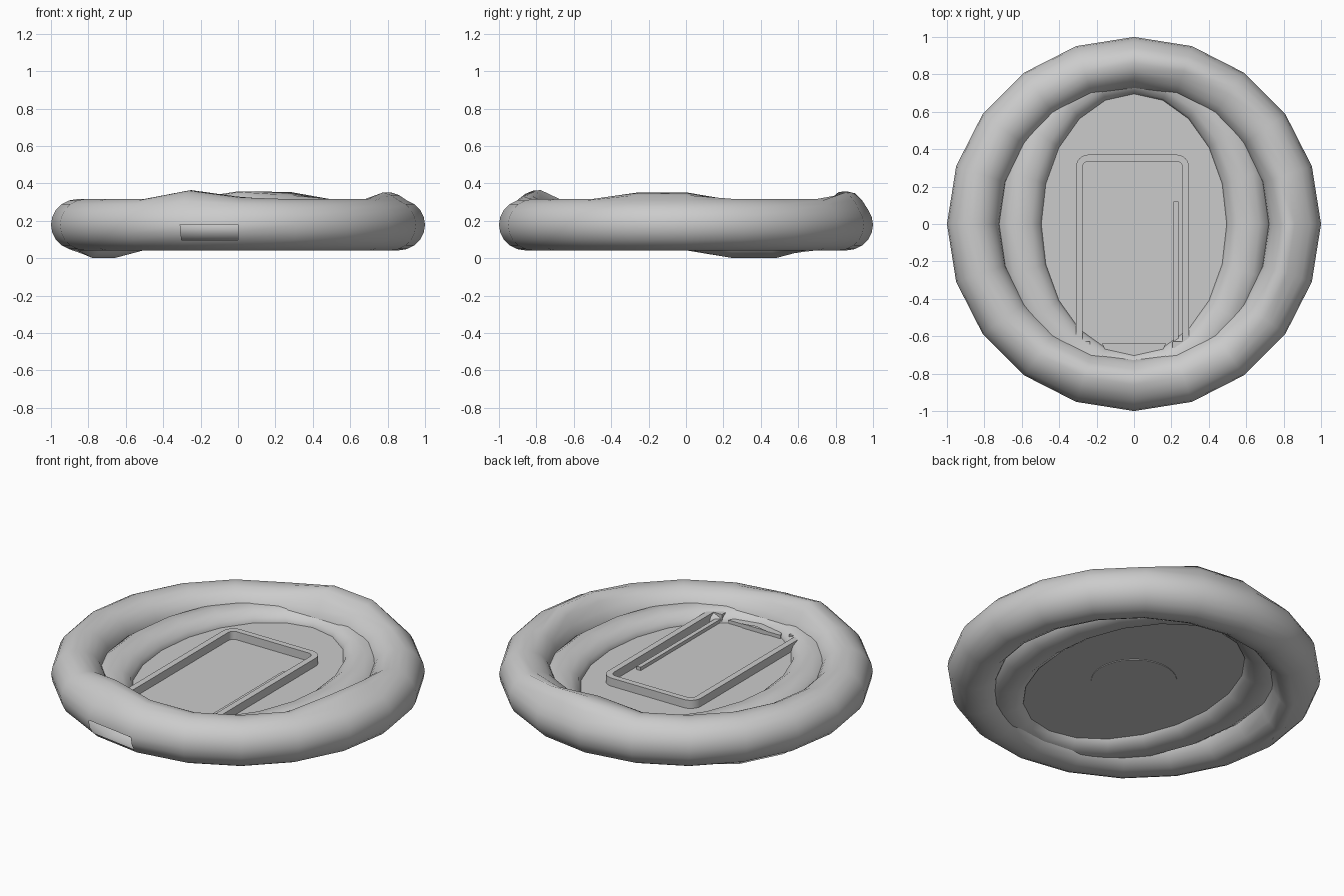
import bpy, bmesh
from math import cos, sin, pi, radians
from mathutils import Vector

if "Cube" in bpy.data.objects:
    bpy.data.objects.remove(bpy.data.objects["Cube"])


def finish(name, bm, angle=40):
    bmesh.ops.recalc_face_normals(bm, faces=bm.faces)
    me = bpy.data.meshes.new(name)
    bm.to_mesh(me)
    bm.free()
    ob = bpy.data.objects.new(name, me)
    bpy.context.collection.objects.link(ob)
    bpy.ops.object.select_all(action='DESELECT')
    ob.select_set(True)
    bpy.context.view_layer.objects.active = ob
    bpy.ops.object.shade_smooth_by_angle(angle=radians(angle))
    return ob


def ring(name, rx, ry, tube, tube_z, z, n, m, cy=0, lumps={}, holes=()):
    """Closed roll; lumps lifts points (per section, on a 10-step circle),
    holes leaves faces out."""
    bm = bmesh.new()
    vs = []
    for k in range(n):
        a = 2 * pi * k / n
        row = []
        for j in range(m):
            t = 2 * pi * j / m
            s = j * 10 / m
            lift = sum(h * max(0, 1 - abs(s - c))
                       for (kk, c), h in lumps.items() if kk == k)
            row.append(bm.verts.new(((rx + tube * cos(t)) * cos(a),
                                     cy + (ry + tube * cos(t)) * sin(a),
                                     z + tube_z * sin(t) + lift)))
        vs.append(row)
    for k in range(n):
        for j in range(m):
            if (k, j) not in holes:
                k2, j2 = (k + 1) % n, (j + 1) % m
                bm.faces.new((vs[k][j], vs[k2][j], vs[k2][j2], vs[k][j2]))
    return finish(name, bm, 50)


def prism(name, pts, z0, z1):
    bm = bmesh.new()
    f = bm.faces.new([bm.verts.new((x, y, z0)) for x, y in pts])
    up = bmesh.ops.extrude_face_region(bm, geom=[f], use_keep_orig=True)['geom']
    bmesh.ops.translate(bm, vec=(0, 0, z1 - z0),
                        verts=[v for v in up if isinstance(v, bmesh.types.BMVert)])
    return finish(name, bm)


def strip(name, path, w, z0, z1):
    """Raised rectangular welt of width w along a flat path."""
    p = [Vector(q) for q in path]
    left, right = [], []
    for i, q in enumerate(p):
        a = (q - p[i - 1]).normalized() if i else (p[1] - q).normalized()
        b = (p[i + 1] - q).normalized() if i < len(p) - 1 else a
        na, nb = Vector((-a.y, a.x)), Vector((-b.y, b.x))
        off = (na + nb) / (1 + na.dot(nb)) * w / 2
        left.append(q + off)
        right.append(q - off)
    return prism(name, left + right[::-1], z0, z1)


def arc(cx, cy, r, a0, a1, n=6):
    return [(cx + r * cos(radians(a0 + (a1 - a0) * i / n)),
             cy + r * sin(radians(a0 + (a1 - a0) * i / n))) for i in range(n + 1)]


def ellipse(rx, ry, n, cy=0):
    return [(rx * cos(2 * pi * i / n), cy + ry * sin(2 * pi * i / n)) for i in range(n)]


# Padded outer ring, with lumps on top and bottom and a small slot in front
lumps = {(14, 3): .055, (14, 2): .035, (15, 3): .02, (5, 3): .045, (5, 2): .038,
         (4, 2): .045, (0, 3): .043, (19, 3): .043, (8, 7): -.048, (9, 7): -.048}
ring('outer_ring', .86, .86, .14, .137, .179, 20, 20, lumps=lumps,
     holes={(14, 18), (14, 19)})

# Oval inner roll, mostly tucked under the ring at front and back
ring('inner_roll', .61, .81, .12, .085, .165, 20, 12)

# Floor slab and the shallow disc under it
prism('floor', ellipse(.60, .78, 20), .13, .18)
prism('underside_disc', ellipse(.23, .23, 32), .126, .14)

# Rectangular rim on the floor, with short inward hooks at the front
frame = ([(-.235, -.645), (-.293, -.645)] + arc(-.243, .303, .05, 180, 90)
         + arc(.227, .303, .05, 90, 0) + [(.277, -.645), (.205, -.645)])
strip('floor_frame', frame, .036, .17, .228)

# Thin rod beside the right leg of the rim
strip('side_rod', [(.225, .12), (.225, -.63)], .026, .17, .2)

# Small front tab, two stepped layers
tab = [(-.17, -.64), (-.15, -.68), (0, -.715), (.15, -.68), (.17, -.64)]
prism('front_tab', tab, .17, .2)
prism('front_tab_step', [(-.08, -.635), (0, -.655), (.08, -.635)], .17, .205)
